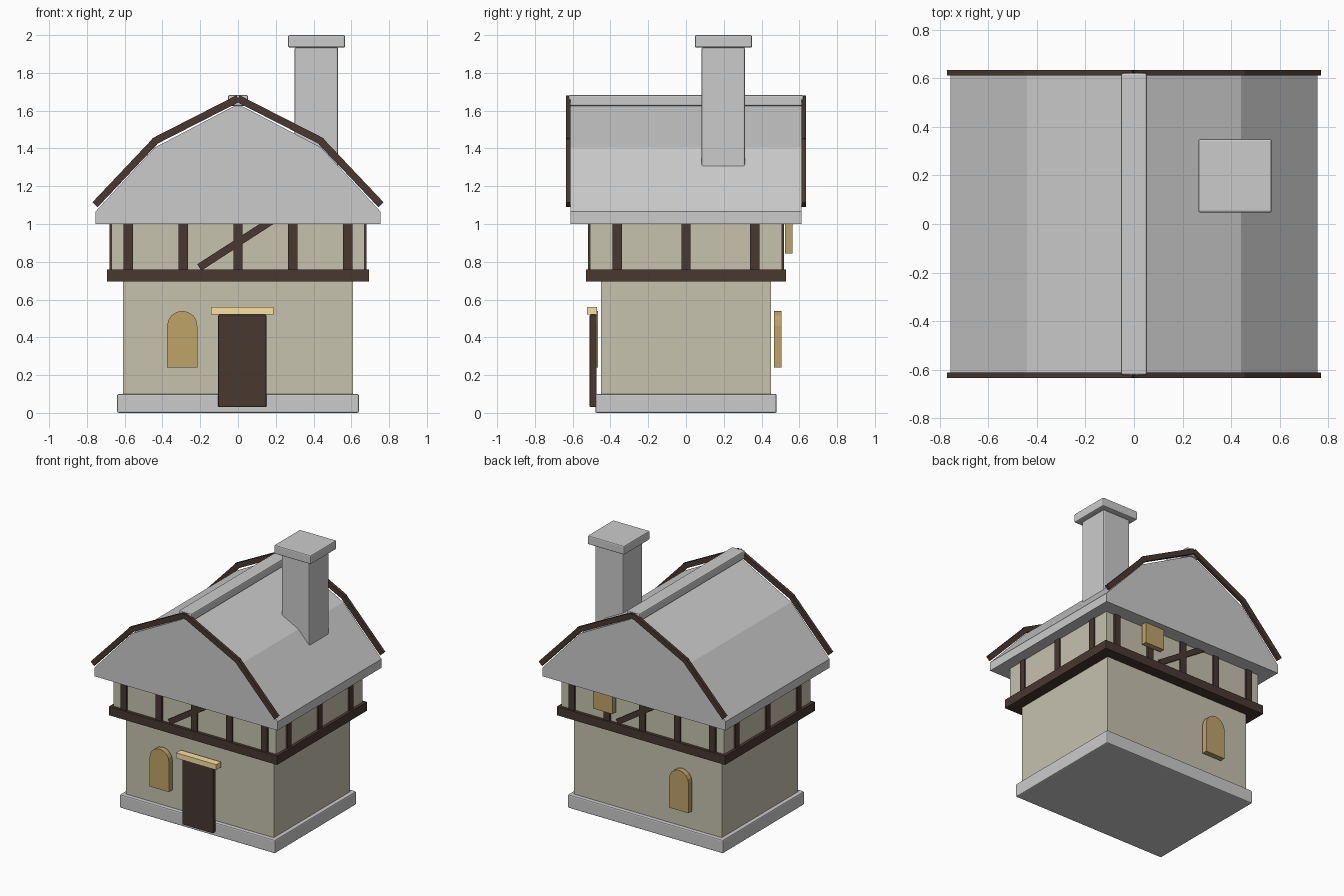
import bpy, bmesh, math

if "Cube" in bpy.data.objects:
    bpy.data.objects.remove(bpy.data.objects["Cube"])

def material(name, rgb):
    m = bpy.data.materials.new(name)
    m.diffuse_color = (*rgb, 1)
    m.use_nodes = True
    m.node_tree.nodes["Principled BSDF"].inputs["Base Color"].default_value = m.diffuse_color
    return m

PLASTER = material("plaster", (0.57, 0.54, 0.43))
TIMBER = material("timber", (0.065, 0.04, 0.03))
GLASS = material("amber_glass", (0.53, 0.37, 0.14))
BRASS = material("pale_wood", (0.95, 0.75, 0.35))

def finish(bm, name, mat=None, bevel=0):
    bmesh.ops.recalc_face_normals(bm, faces=bm.faces)
    me = bpy.data.meshes.new(name)
    bm.to_mesh(me)
    bm.free()
    ob = bpy.data.objects.new(name, me)
    bpy.context.collection.objects.link(ob)
    if mat:
        me.materials.append(mat)
    if bevel:
        b = ob.modifiers.new("bevel", "BEVEL")
        b.width, b.segments = bevel, 2
    return ob

def box(name, x, y, z, mat=None, bevel=0):
    """Box from (min, max) ranges."""
    bm = bmesh.new()
    bmesh.ops.create_cube(bm, size=1)
    for v in bm.verts:
        for i, r in enumerate((x, y, z)):
            v.co[i] = (r[0] + r[1]) / 2 + v.co[i] * (r[1] - r[0])
    return finish(bm, name, mat, bevel)

def prism(name, pts, y0, y1, mat=None):
    """Extrude an XZ outline along y."""
    bm = bmesh.new()
    f = bm.faces.new([bm.verts.new((x, y0, z)) for x, z in pts])
    ext = bmesh.ops.extrude_face_region(bm, geom=[f])
    for v in ext["geom"]:
        if isinstance(v, bmesh.types.BMVert):
            v.co.y = y1
    return finish(bm, name, mat)

def beam(name, p, q, thick, y0, y1):
    """Straight timber between two XZ points."""
    dx, dz = q[0] - p[0], q[1] - p[1]
    k = thick / 2 / math.hypot(dx, dz)
    nx, nz = -dz * k, dx * k
    prism(name, [(p[0] + nx, p[1] + nz), (q[0] + nx, q[1] + nz),
                 (q[0] - nx, q[1] - nz), (p[0] - nx, p[1] - nz)], y0, y1, TIMBER)

def window(name, cx, z0, y0, y1):
    """Arched window slab."""
    w, spring = 0.08, z0 + 0.22
    arch = [(cx + w * math.cos(math.pi * i / 8), spring + w * math.sin(math.pi * i / 8))
            for i in range(9)]
    prism(name, [(cx - w, z0), (cx + w, z0)] + arch, y0, y1, GLASS)

# Foundation and walls
box("foundation", (-0.64, 0.64), (-0.48, 0.48), (0, 0.1), bevel=0.008)
box("lower_walls", (-0.61, 0.61), (-0.45, 0.45), (0.05, 0.72), PLASTER)
box("floor_beam", (-0.693, 0.693), (-0.53, 0.53), (0.695, 0.76), TIMBER)
box("upper_walls", (-0.67, 0.67), (-0.507, 0.507), (0.74, 1.02), PLASTER)

# Timber framing of the upper floor
for s, side in ((-1, "front"), (1, "back")):
    y = sorted((s * 0.48, s * 0.52))
    for i in range(5):
        x = -0.58 + 0.29 * i
        box(f"{side}_post", (x - 0.025, x + 0.025), y, (0.74, 1.02), TIMBER)
    beam(f"{side}_brace", (s * 0.205, 0.77), (-s * 0.205, 1.035), 0.04, *y)
for s, side in ((-1, "left"), (1, "right")):
    for y in (-0.365, 0, 0.365):
        box(f"{side}_post", sorted((s * 0.64, s * 0.68)), (y - 0.025, y + 0.025),
            (0.74, 1.02), TIMBER)

# Two-pitch roof
half = [(0.755, 1.0), (0.755, 1.065), (0.44, 1.405)]
prism("roof", half + [(0, 1.635)] + [(-x, z) for x, z in reversed(half)], -0.612, 0.612)
box("ridge_cap", (-0.053, 0.053), (-0.622, 0.622), (1.625, 1.683), bevel=0.008)

# Gable trim boards
for y0, y1 in ((-0.635, -0.612), (0.612, 0.635)):
    for s in (-1, 1):
        beam("lower_trim", (s * 0.757, 1.102), (s * 0.435, 1.442), 0.038, y0, y1)
        beam("upper_trim", (s * 0.447, 1.436), (0, 1.664), 0.038, y0, y1)

# Chimney
box("chimney", (0.3, 0.53), (0.083, 0.312), (1.2, 1.935), bevel=0.008)
box("chimney_cap", (0.265, 0.567), (0.047, 0.35), (1.934, 2.0), bevel=0.008)

# Door, lintel and windows
box("door", (-0.105, 0.15), (-0.51, -0.473), (0.03, 0.52), TIMBER, 0.006)
box("door_lintel", (-0.143, 0.188), (-0.525, -0.47), (0.52, 0.56), BRASS)
window("front_window", -0.295, 0.24, -0.505, -0.465)
window("back_window", -0.295, 0.24, 0.465, 0.505)
window("upper_back_window", 0.29, 0.845, 0.525, 0.565)
